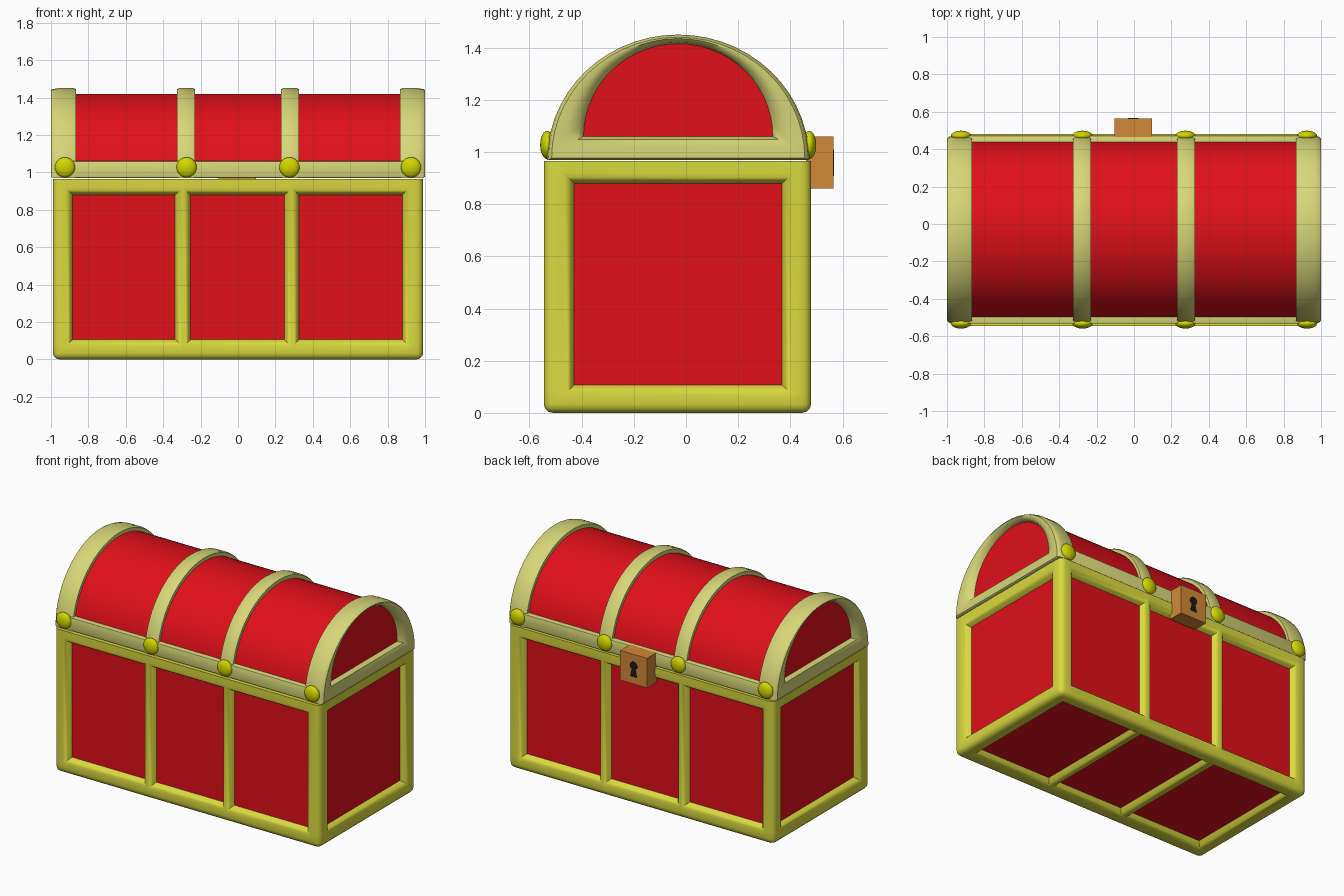
import bpy, bmesh, math
from mathutils import Vector

if "Cube" in bpy.data.objects:
    bpy.data.objects.remove(bpy.data.objects["Cube"])

CY = -0.03  # middle of the chest in depth


def material(name, r, g, b):
    m = bpy.data.materials.new(name)
    m.diffuse_color = (r, g, b, 1)
    m.use_nodes = True
    m.node_tree.nodes["Principled BSDF"].inputs["Base Color"].default_value = m.diffuse_color
    return m


RED = material("red_panel", 0.75, 0.005, 0.01)
GOLD = material("gold_frame", 0.70, 0.70, 0.05)
PALE = material("pale_gold", 0.68, 0.68, 0.19)
STUD = material("stud_gold", 0.65, 0.68, 0.0)
WOOD = material("lock_orange", 0.65, 0.25, 0.04)
BLACK = material("keyhole_black", 0.01, 0.01, 0.01)


def finish(name, bm, mats, smooth=40):
    bmesh.ops.recalc_face_normals(bm, faces=bm.faces[:])
    me = bpy.data.meshes.new(name)
    bm.to_mesh(me)
    bm.free()
    for m in mats:
        me.materials.append(m)
    ob = bpy.data.objects.new(name, me)
    bpy.context.collection.objects.link(ob)
    bpy.ops.object.select_all(action='DESELECT')
    ob.select_set(True)
    bpy.context.view_layer.objects.active = ob
    if smooth:
        bpy.ops.object.shade_smooth_by_angle(angle=math.radians(smooth))
    return ob


def box(name, lo, hi, mat, bevel=0):
    lo, hi = Vector(lo), Vector(hi)
    bm = bmesh.new()
    bmesh.ops.create_cube(bm, size=1)
    for v in bm.verts:
        v.co = (lo + hi) / 2 + v.co * (hi - lo)
    if bevel:
        bmesh.ops.bevel(bm, geom=bm.edges[:], offset=bevel, segments=2,
                        profile=0.5, affect='EDGES')
    return finish(name, bm, [mat])


# Chest body: a gridded box whose panel cells are sunk in
def chest_body():
    m = 0.03  # width of the slope around each panel
    grid = [[-.99, -.875 - m, -.345 + m, -.245 - m, .24 + m, .335 - m, .87 + m, .99],
            [-.545, -.42 - m, .36 + m, .48],
            [0, .115 - m, .87 + m, .965]]
    bm = bmesh.new()
    panels = []
    for axis in range(3):
        u, w = [a for a in range(3) if a != axis]
        for side in (0, -1):
            for i in range(len(grid[u]) - 1):
                for j in range(len(grid[w]) - 1):
                    vs = []
                    for a, b in ((i, j), (i + 1, j), (i + 1, j + 1), (i, j + 1)):
                        p = [0, 0, 0]
                        p[axis], p[u], p[w] = grid[axis][side], grid[u][a], grid[w][b]
                        vs.append(bm.verts.new(p))
                    f = bm.faces.new(vs)
                    top = axis == 2 and side == -1
                    f.material_index = int(i % 2 == 1 and j % 2 == 1 and not top)
    bmesh.ops.remove_doubles(bm, verts=bm.verts[:], dist=1e-4)
    bmesh.ops.recalc_face_normals(bm, faces=bm.faces[:])
    panels = [f for f in bm.faces if f.material_index == 1]
    rims = [e for f in panels for e in f.edges]
    slopes = bmesh.ops.inset_individual(bm, faces=panels, thickness=m, depth=-0.04)["faces"]
    for f in slopes:
        f.material_index = 0
    for f in panels:
        f.material_index = 1
    # round the panel openings, then the outer edges below the lid
    inner = set(panels)
    slope_set = {f for f in bm.faces if f.material_index == 0
                 and any(g in inner for e in f.edges for g in e.link_faces)}
    rims = [e for e in bm.edges if sum(f in slope_set for f in e.link_faces) == 1
            and not any(f in inner for f in e.link_faces)]
    bmesh.ops.bevel(bm, geom=rims, offset=0.018, segments=2, profile=0.5, affect='EDGES')
    ends = [(-.99, .99), (-.545, .48), (0, .965)]

    def outer(e):
        a, b = (v.co for v in e.verts)
        on = [(k, s) for k in range(3) for s in (0, 1)
              if abs(a[k] - ends[k][s]) < 1e-4 and abs(b[k] - ends[k][s]) < 1e-4]
        return len(on) == 2 and (2, 1) not in on
    bmesh.ops.bevel(bm, geom=[e for e in bm.edges if outer(e)], offset=0.035,
                    segments=3, profile=0.5, affect='EDGES')
    finish("chest_body", bm, [GOLD, RED])


# Lid parts: loft of half-ellipse loops (x, half width, height, base z)
def arch_loft(name, loops, mats, cap_mat=0, n=28):
    bm = bmesh.new()
    rings = []
    for x, a, b, z in loops:
        rings.append([bm.verts.new((x, CY + a * math.cos(math.pi * i / n),
                                    z + b * math.sin(math.pi * i / n)))
                      for i in range(n + 1)])
    for r, s in zip(rings, rings[1:]):
        for i in range(n + 1):
            k = (i + 1) % (n + 1)
            bm.faces.new((r[i], r[k], s[k], s[i]))
    bm.faces.new(rings[0])
    bm.faces.new(rings[-1]).material_index = cap_mat
    return finish(name, bm, mats)


chest_body()
arch_loft("lid_barrel", [(x, .478, .45, .97) for x in (-.9, .9)], [RED])
for x in (-.278, .278):
    arch_loft("lid_rib", [(x + dx, a, b, .97) for dx, a, b in
              ((-.048, .47, .44), (-.048, .496, .474), (-.036, .502, .48),
               (.036, .502, .48), (.048, .496, .474), (.048, .47, .44))], [PALE])
end = [(.865, .47, .44, .97), (.865, .496, .474, .97), (.88, .502, .48, .97),
       (.965, .502, .48, .97), (.99, .497, .475, .97), (1.0, .485, .463, .977),
       (1.0, .43, .415, 1.02), (.985, .385, .372, 1.048), (.955, .363, .355, 1.06)]
for s in (-1, 1):
    arch_loft("lid_end_frame", [(s * x, a, b, z) for x, a, b, z in end], [PALE, RED], 1)
    # long rim of the lid
    ys = sorted((CY + s * .44, CY + s * .503))
    box("lid_rim", (-.97, ys[0], .97), (.97, ys[1], 1.06), PALE, .008)
    # studs along the rim
    for x in (-.925, -.275, .275, .925):
        bm = bmesh.new()
        bmesh.ops.create_uvsphere(bm, u_segments=20, v_segments=12, radius=.054)
        for v in bm.verts:
            v.co = Vector((x, CY + s * .502, 1.027)) + v.co * Vector((1, .5, 1))
        finish("stud", bm, [STUD])

# Padlock with keyhole
box("lock", (-.105, .46, .86), (.095, .565, 1.06), WOOD)
bm = bmesh.new()
a0 = math.radians(-60)
pts = [(.028 * math.cos(a0 + math.radians(300) * i / 16),
        .982 + .028 * math.sin(a0 + math.radians(300) * i / 16)) for i in range(17)]
pts += [(-.026, .908), (.026, .908)]
f = bm.faces.new([bm.verts.new((-.005 + x, .56, z)) for x, z in pts])
ext = bmesh.ops.extrude_face_region(bm, geom=[f])["geom"]
bmesh.ops.translate(bm, vec=(0, .007, 0),
                    verts=[g for g in ext if isinstance(g, bmesh.types.BMVert)])
finish("keyhole", bm, [BLACK], 0)
